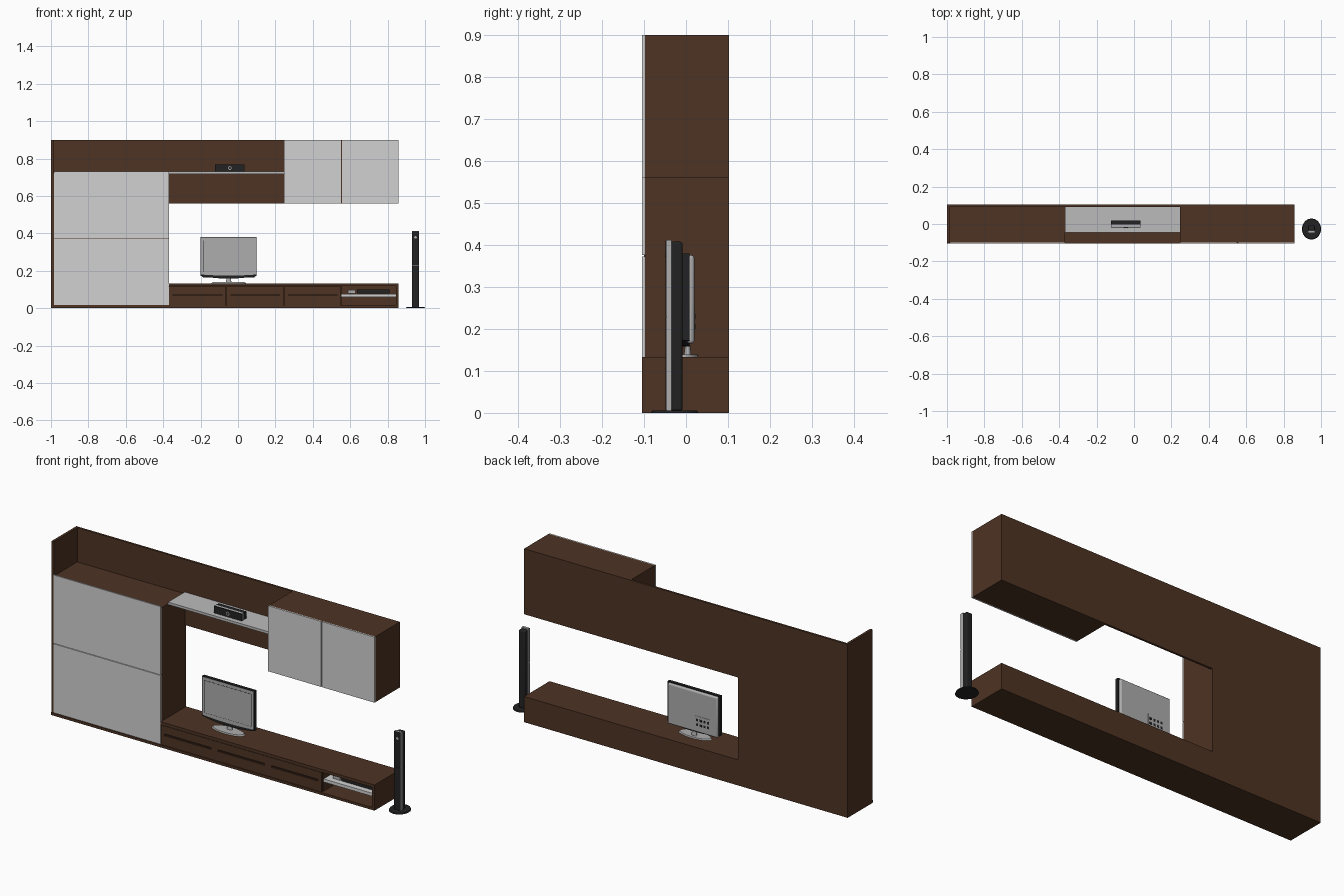
import bpy, bmesh, math

if "Cube" in bpy.data.objects:
    bpy.data.objects.remove(bpy.data.objects["Cube"])

def mat(name, r, g, b):
    m = bpy.data.materials.new(name)
    m.diffuse_color = (r, g, b, 1)
    m.use_nodes = True
    m.node_tree.nodes["Principled BSDF"].inputs["Base Color"].default_value = m.diffuse_color
    return m

WOOD = mat("dark_wood", 0.075, 0.033, 0.017)
SLOT = mat("slot_brown", 0.03, 0.013, 0.007)
WHITE = mat("door_white", 0.64, 0.64, 0.64)
SHELF = mat("shelf_grey", 0.5, 0.5, 0.5)
GREY = mat("appliance_grey", 0.42, 0.42, 0.42)
BLACK = mat("appliance_black", 0.016, 0.016, 0.017)

def finish(name, bm, m, bevel=0, seg=3):
    me = bpy.data.meshes.new(name)
    bmesh.ops.recalc_face_normals(bm, faces=bm.faces)
    bm.to_mesh(me)
    bm.free()
    ob = bpy.data.objects.new(name, me)
    bpy.context.collection.objects.link(ob)
    me.materials.append(m)
    if bevel:
        b = ob.modifiers.new("bevel", 'BEVEL')
        b.width, b.segments = bevel, seg
    return ob

def smooth(ob):
    bpy.ops.object.select_all(action='DESELECT')
    ob.select_set(True)
    bpy.context.view_layer.objects.active = ob
    bpy.ops.object.shade_smooth_by_angle(angle=math.radians(35))

def box(name, x0, x1, y0, y1, z0, z1, m, bevel=0):
    bm = bmesh.new()
    bmesh.ops.create_cube(bm, size=1)
    for v in bm.verts:
        v.co = ((x0 + x1) / 2 + v.co.x * (x1 - x0),
                (y0 + y1) / 2 + v.co.y * (y1 - y0),
                (z0 + z1) / 2 + v.co.z * (z1 - z0))
    return finish(name, bm, m, bevel)

def disc(name, c, rx, ry, h, m, top=1.0, front=False, n=32):
    # tapered elliptical disc, upright or facing the front
    bm = bmesh.new()
    bmesh.ops.create_cone(bm, cap_ends=True, segments=n, radius1=1, radius2=top, depth=h)
    for v in bm.verts:
        x, y, z = v.co.x * rx, v.co.y * ry, v.co.z
        v.co = (c[0] + x, c[1] - z, c[2] + y) if front else (c[0] + x, c[1] + y, c[2] + z)
    ob = finish(name, bm, m)
    smooth(ob)
    return ob

def prism(name, pts, y0, y1, m):
    # front-view outline pushed through the depth
    bm = bmesh.new()
    f = bm.faces.new([bm.verts.new((x, y0, z)) for x, z in pts])
    r = bmesh.ops.extrude_face_region(bm, geom=[f])
    for v in r["geom"]:
        if isinstance(v, bmesh.types.BMVert):
            v.co.y = y1
    return finish(name, bm, m)

F, B, R = -0.105, 0.103, 0.857   # front, back and right limits of the wall unit
L, U, T = -0.37, 0.247, 0.9      # tall cabinet edge, upper cabinet edge, top

# tall left cabinet
box("left_side_panel", -1, -0.987, -0.1, B, 0, T, WOOD)
box("tall_cabinet", -0.987, L, -0.098, B, 0.012, 0.722, WOOD)
for i, (z0, z1) in enumerate([(0.016, 0.373), (0.376, 0.73)]):
    box(f"tall_door_{i}", -0.985, L, F, -0.098, z0, z1, WHITE)

# back panel and display shelf
box("back_panel", -0.987, U, 0.092, B, 0.56, T, WOOD)
box("display_shelf", L, U, -0.045, 0.092, 0.718, 0.731, SHELF)

# upper right cabinet
box("upper_cabinet", U, R, -0.098, B, 0.56, T, WOOD)
for i, (x0, x1) in enumerate([(U, 0.551), (0.555, R)]):
    box(f"upper_door_{i}", x0, x1, F, -0.098, 0.56, T, WHITE)

# low bench: boards, drawers with slot handles, open compartment
box("bench_bottom", -1, R, F, B, 0, 0.013, WOOD)
box("bench_top", L, R, F, B, 0.118, 0.133, WOOD)
box("bench_back", L, R, 0.092, B, 0.013, 0.118, WOOD)
box("bench_right_side", 0.844, R, F, B, 0.013, 0.118, WOOD)
box("drawer_body", L, 0.553, -0.095, 0.092, 0.013, 0.118, WOOD)
W = (0.553 - L) / 3
for i in range(3):
    a, b = L + W * i + 0.001, L + W * (i + 1) - 0.001
    s, e = a + 0.02, b - 0.02
    box(f"drawer_low_{i}", a, b, -0.104, -0.095, 0.015, 0.066, WOOD)
    box(f"drawer_high_{i}", a, b, -0.104, -0.095, 0.075, 0.116, WOOD)
    box(f"drawer_left_{i}", a, s, -0.104, -0.095, 0.066, 0.075, WOOD)
    box(f"drawer_right_{i}", e, b, -0.104, -0.095, 0.066, 0.075, WOOD)
    box(f"drawer_slot_{i}", s, e, -0.097, -0.0945, 0.066, 0.075, SLOT)
box("compartment_shelf", 0.553, 0.844, -0.088, 0.092, 0.061, 0.077, WHITE)
box("media_player", 0.635, 0.81, -0.06, 0.06, 0.078, 0.099, BLACK)
box("small_player", 0.587, 0.628, -0.06, 0.02, 0.078, 0.098, GREY)

# television: frame with curved lower edge, screen, shell and sockets
CX = -0.05
def outline(w, top, low, sag):
    pts = [(CX - w, top), (CX + w, top)]
    return pts + [(CX + w * t, low - sag * (1 - t * t)) for t in [1 - k / 6 for k in range(13)]]
prism("tv_frame", outline(0.15, 0.38, 0.173, 0.015), -0.008, 0.008, BLACK)
prism("tv_bezel", outline(0.147, 0.377, 0.18, 0.006), -0.01, -0.007, GREY)
box("tv_screen_border", CX - 0.134, CX + 0.134, -0.0105, -0.0095, 0.193, 0.362, BLACK)
box("tv_screen", CX - 0.1325, CX + 0.1325, -0.011, -0.0095, 0.1945, 0.3605, GREY)
smooth(box("tv_back_shell", CX - 0.144, CX + 0.144, 0.002, 0.02, 0.165, 0.376, GREY, 0.008))
box("socket_panel", -0.155, -0.065, 0.019, 0.0215, 0.19, 0.25, GREY)
for i in range(8):
    x, z = -0.148 + 0.021 * (i % 4), 0.2 + 0.024 * (i // 4)
    box(f"socket_{i}", x, x + 0.012, 0.021, 0.0225, z, z + 0.012, BLACK)
disc("tv_neck", (CX, 0.004, 0.148), 0.016, 0.009, 0.024, GREY, 0.7)
disc("tv_base", (CX, -0.006, 0.136), 0.092, 0.036, 0.006, GREY, 0.93, n=40)

# floor speaker
SX = 0.949
disc("speaker_base", (SX, -0.027, 0.003), 0.051, 0.056, 0.006, BLACK, 0.95, n=40)
smooth(box("speaker_body", SX - 0.018, SX + 0.018, -0.036, -0.008, 0.005, 0.408, BLACK, 0.006))
box("speaker_trim", SX - 0.0185, SX + 0.0185, -0.047, -0.034, 0.006, 0.412, GREY)
for i, (z0, z1) in enumerate([(0.007, 0.229), (0.231, 0.411)]):
    box(f"speaker_grille_{i}", SX - 0.018, SX + 0.018, -0.049, -0.046, z0, z1, BLACK)
disc("speaker_tweeter", (SX, -0.0493, 0.378), 0.007, 0.007, 0.002, GREY, front=True, n=16)

# centre speaker on the shelf
box("centre_speaker_body", -0.123, 0.035, -0.003, 0.018, 0.731, 0.767, BLACK)
box("centre_speaker_trim", -0.123, 0.035, -0.017, -0.003, 0.731, 0.767, GREY)
box("centre_speaker_grille", -0.124, 0.036, -0.02, -0.016, 0.731, 0.768, BLACK)
disc("centre_tweeter", (-0.044, -0.0205, 0.749), 0.01, 0.01, 0.002, GREY, front=True, n=16)
disc("centre_tweeter_dome", (-0.044, -0.0212, 0.749), 0.006, 0.006, 0.002, BLACK, front=True, n=16)

# lower rear closing panel of the tall cabinet
box("tall_back_panel", -0.987, L, 0.095, B, 0.013, 0.56, WOOD)
